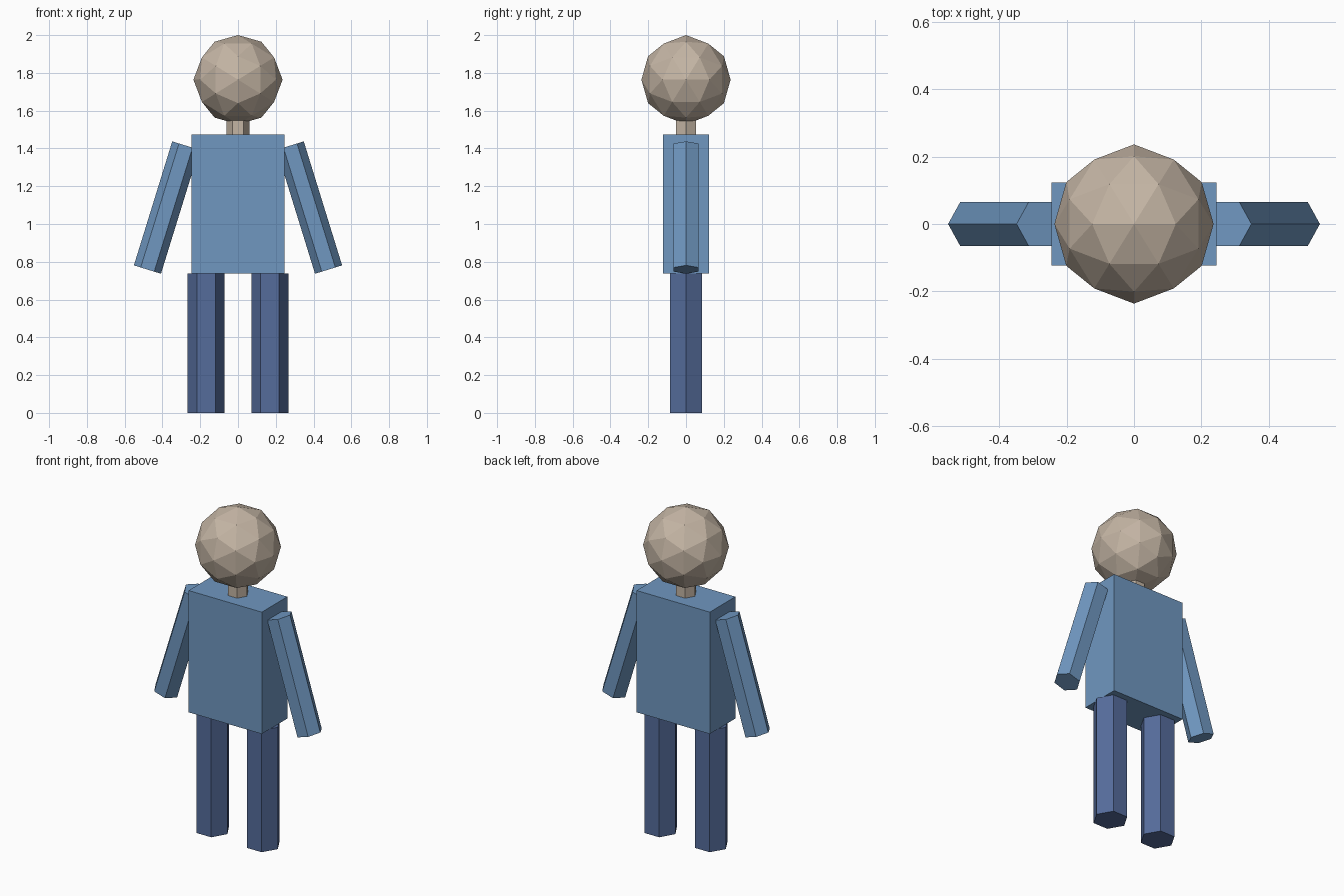
import bpy, bmesh
from math import pi, sqrt
from itertools import product
from mathutils import Matrix, Vector

if "Cube" in bpy.data.objects:
    bpy.data.objects.remove(bpy.data.objects["Cube"])


def material(name, rgb):
    m = bpy.data.materials.new(name)
    m.diffuse_color = (*rgb, 1)
    m.use_nodes = True
    m.node_tree.nodes["Principled BSDF"].inputs["Base Color"].default_value = m.diffuse_color
    return m


def finish(name, bm, mat, loc=(0, 0, 0), tilt=0):
    bmesh.ops.recalc_face_normals(bm, faces=bm.faces)
    mesh = bpy.data.meshes.new(name)
    bm.to_mesh(mesh)
    bm.free()
    mesh.materials.append(mat)
    ob = bpy.data.objects.new(name, mesh)
    ob.location = loc
    ob.rotation_euler.y = tilt
    bpy.context.collection.objects.link(ob)
    return ob


def hex_prism(name, radius, length, mat, loc, tilt=0):
    # corners point along +-x
    bm = bmesh.new()
    bmesh.ops.create_cone(bm, cap_ends=True, segments=6, radius1=radius,
                          radius2=radius, depth=length,
                          matrix=Matrix.Rotation(pi / 6, 4, 'Z'))
    return finish(name, bm, mat, loc, tilt)


skin = material("skin", (0.55, 0.46, 0.37))
shirt = material("shirt", (0.16, 0.31, 0.53))
trousers = material("trousers", (0.09, 0.15, 0.33))

# Torso
bm = bmesh.new()
bmesh.ops.create_cube(bm, size=1, matrix=Matrix.Diagonal((0.49, 0.245, 0.737, 1)))
finish("torso", bm, shirt, (0, 0, 1.106))

# Neck
hex_prism("neck", 0.06, 0.12, skin, (0, 0, 1.52))

# Head: icosahedron standing on an edge, split once and pushed out to a sphere
phi = (1 + sqrt(5)) / 2
corners = []
for a, b in product((-1, 1), (-phi, phi)):
    corners += [Vector((b, a, 0)), Vector((0, b, a)), Vector((a, 0, b))]
mids = [(p + q) / 2 for i, p in enumerate(corners) for q in corners[:i]
        if (p - q).length < 2.1]
bm = bmesh.new()
for p in corners + mids:
    bm.verts.new(p.normalized() * 0.236)
bmesh.ops.convex_hull(bm, input=bm.verts)
finish("head", bm, skin, (0, 0, 1.764))

# Arms and legs
for side, s in (("left", -1), ("right", 1)):
    hex_prism(side + "_arm", 0.075, 0.687, shirt, (s * 0.378, 0, 1.087), -s * 0.3)
    hex_prism(side + "_leg", 0.098, 0.737, trousers, (s * 0.169, 0, 0.3685))
